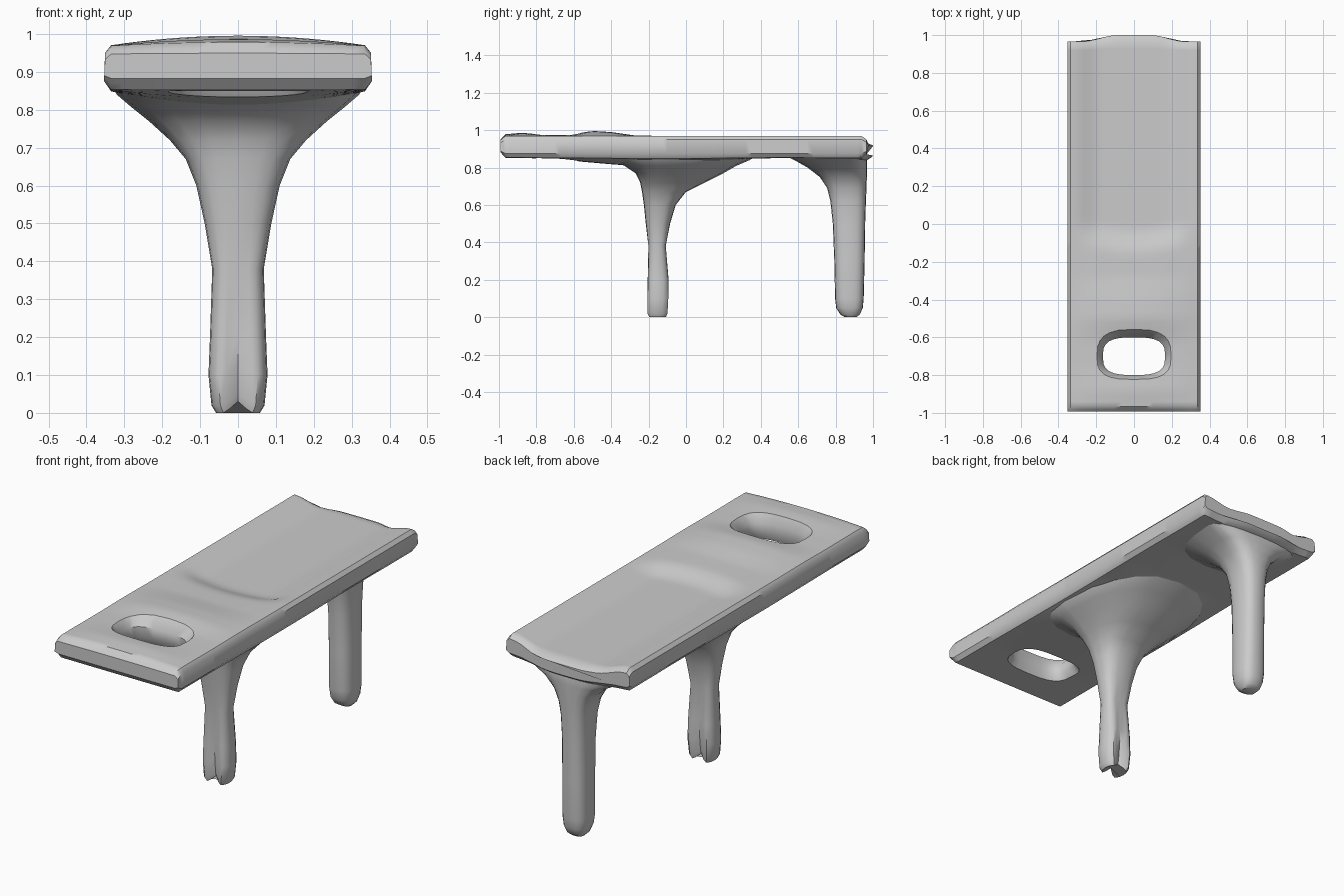
import bpy, bmesh, math

if "Cube" in bpy.data.objects:
    bpy.data.objects.remove(bpy.data.objects["Cube"])

wood = bpy.data.materials.new("plain grey")
wood.diffuse_color = (0.6, 0.6, 0.6, 1)
wood.use_nodes = True
wood.node_tree.nodes["Principled BSDF"].inputs["Base Color"].default_value = wood.diffuse_color


def lerp(pts, t):
    """Piecewise linear lookup."""
    if t <= pts[0][0]:
        return pts[0][1]
    for (a, u), (b, v) in zip(pts, pts[1:]):
        if t <= b:
            return u + (v - u) * (t - a) / (b - a)
    return pts[-1][1]


def smooth(a, b, t):
    t = min(1, max(0, (t - a) / (b - a)))
    return t * t * (3 - 2 * t)


def loft(name, rings):
    """Closed skin through equal-length rings."""
    bm = bmesh.new()
    vs = [[bm.verts.new(p) for p in r] for r in rings]
    n = len(rings[0])
    for a, b in zip(vs, vs[1:]):
        for i in range(n):
            j = (i + 1) % n
            bm.faces.new((a[i], a[j], b[j], b[i]))
    bm.faces.new(vs[0][::-1])
    bm.faces.new(vs[-1])
    bmesh.ops.recalc_face_normals(bm, faces=bm.faces)
    me = bpy.data.meshes.new(name)
    bm.to_mesh(me)
    bm.free()
    ob = bpy.data.objects.new(name, me)
    bpy.context.collection.objects.link(ob)
    me.materials.append(wood)
    return ob


def oval(z, hw, y0, y1, yc, n=20, p=2.6, notch=0.0):
    """Squarish oval with its widest line at yc."""
    ring = []
    for i in range(n):
        a = 2 * math.pi * i / n
        c, s = math.cos(a), math.sin(a)
        x = math.copysign(abs(c) ** (2 / p), c)
        y = math.copysign(abs(s) ** (2 / p), s)
        dent = notch * max(0, 1 - abs(x) / 0.6)
        yy = yc + y * ((y1 - yc) if y > 0 else (yc - y0)) * (1 - 0.5 * dent)
        ring.append((x * hw, yy, z + 0.03 * dent))
    return ring


# Plank: hump in front, shallow dished seat behind, sagging underside
crown = [(-1, .0), (-.97, .01), (-.88, .018), (-.75, .008), (-.62, .008),
         (-.5, .028), (-.4, .022), (-.28, .005), (-.1, 0)]
sag = [(-1, 0), (-.7, .005), (-.55, .022), (-.4, .035), (-.2, .05), (.1, .04),
       (.35, .005), (.6, 0), (.75, .015), (.95, .015)]


def top(x, y):
    u = abs(x) / .35
    z = .968 + lerp(crown, y) * max(0, 1 - u ** 2)
    start = -.16 + .05 * (x / .28) ** 2
    dish = .034 * smooth(start, start + .14, y) * (1 - smooth(.5, .95, u))
    return z - dish


def under(x, y):
    return .853 - lerp(sag, y) * (1 - (x / .35) ** 2)


xs = [-.335 + .67 * i / 20 for i in range(21)]
ends = [(-.993, .03), (-.982, .012), (-.965, 0)]
ys = [y for y, _ in ends] + [-.94 + 1.86 * i / 62 for i in range(63)] + [.94, .957, .965]
rings = []
for k, y in enumerate(ys):
    pull = lerp([(-.993, .03), (-.965, 0), (.94, 0), (.965, .025)], y)
    bulge = lambda x: .036 * smooth(.9, .965, y) * (1 - smooth(.08, .28, abs(x)))
    ring = [(x, y + bulge(x), top(x, y) - pull * .7) for x in xs]
    ring += [(.351, y, .95 - pull * .6), (.353, y, .875 + pull * .5)]
    ring += [(x, y + bulge(x), under(x, y) + pull) for x in reversed(xs)]
    ring += [(-.353, y, .875 + pull * .5), (-.351, y, .95 - pull * .6)]
    rings.append(ring)
plank = loft("seat_plank", rings)

# Hand hole, flaring a little at both faces
cut = loft("hand_hole_cutter", [oval(z, .165 + e, -.8 - e * .6, -.6 + e, -.7, 24, 3)
                                for z, e in ((.78, .06), (.88, 0), (.935, 0), (1.02, .07))])
cut.hide_render = True
cut.hide_set(True)
hole = plank.modifiers.new("hand hole", "BOOLEAN")
hole.operation = "DIFFERENCE"
hole.solver = "EXACT"
hole.object = cut

# Legs: slim posts spreading into the plank
front = [(0, .058, -.205, -.1), (.02, .07, -.215, -.09), (.1, .078, -.215, -.085),
         (.2, .074, -.213, -.085), (.38, .068, -.205, -.105), (.5, .088, -.215, -.085),
         (.6, .11, -.225, -.055), (.67, .138, -.235, 0), (.72, .18, -.245, .1),
         (.77, .235, -.27, .2), (.81, .285, -.33, .27), (.84, .32, -.42, .34),
         (.875, .335, -.5, .4)]
front_leg = loft("front_leg", [oval(*r, -.15, notch=lerp([(0, 1), (.35, .3), (.45, 0)], r[0]))
                               for r in front])
back = [(0, .035, .85, .91), (.015, .05, .825, .93), (.05, .062, .803, .945),
        (.1, .068, .797, .95), (.3, .066, .793, .955), (.5, .066, .785, .958),
        (.62, .072, .772, .962), (.69, .085, .755, .965), (.75, .115, .715, .967),
        (.8, .17, .65, .968), (.84, .25, .58, .968), (.87, .3, .52, .96)]
back_leg = loft("back_leg", [oval(*r, .88) for r in back])

for ob in (plank, front_leg, back_leg):
    bpy.context.view_layer.objects.active = ob
    for o in bpy.context.selected_objects:
        o.select_set(False)
    ob.select_set(True)
    if ob is plank:
        bpy.ops.object.modifier_apply(modifier=hole.name)
    bpy.ops.object.shade_smooth_by_angle(angle=math.radians(40))
